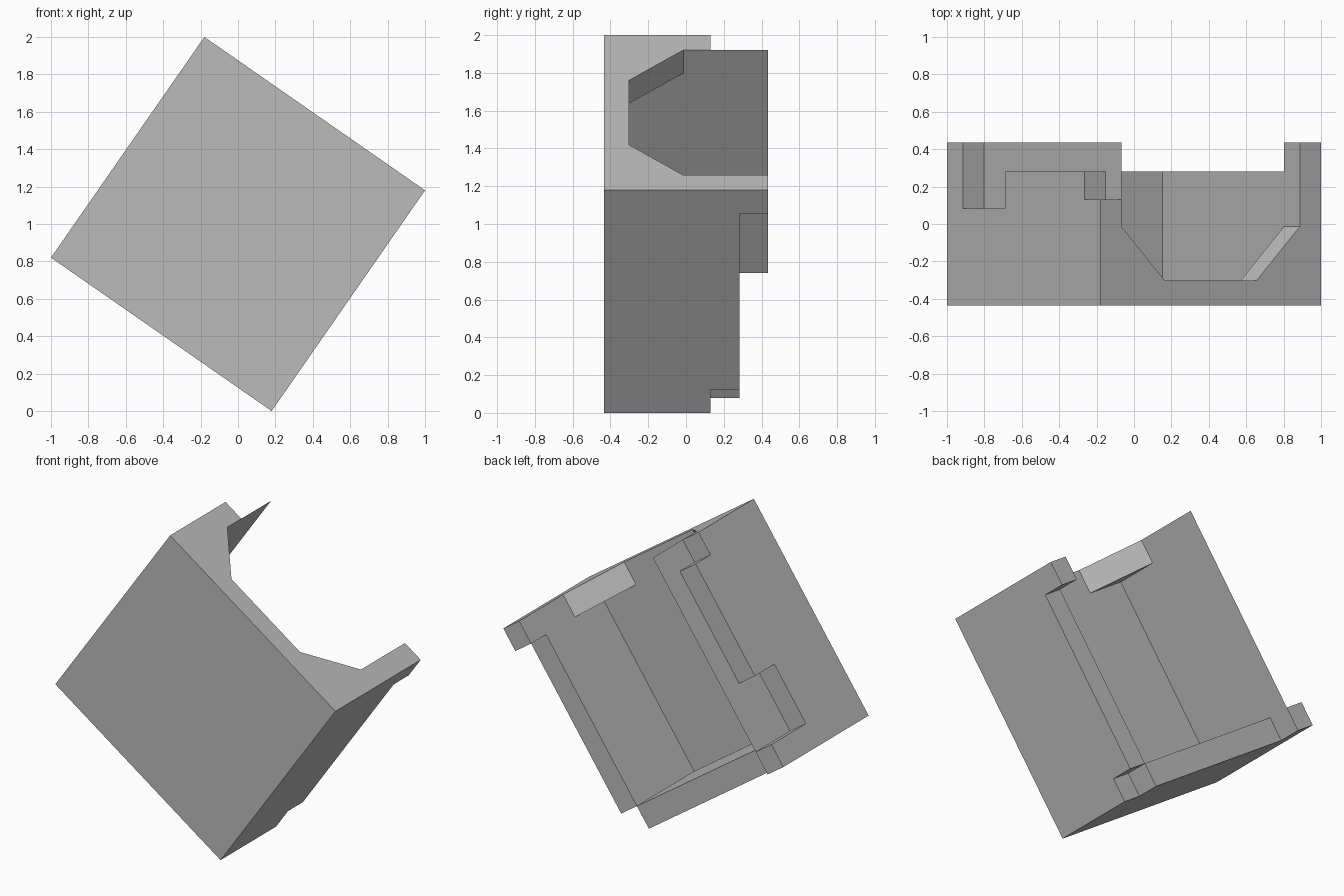
import bpy, bmesh, math
from mathutils import Matrix, Vector

cube = bpy.data.objects.get("Cube")
if cube:
    bpy.data.objects.remove(cube, do_unlink=True)

# Main measures: the housing is square, built upright and then tilted
TILT = math.radians(34.8)
HALF = 1 / (math.cos(TILT) + math.sin(TILT))
IN_X, IN_Z = HALF - 0.137, HALF - 0.15      # inner faces of the walls
FRONT, BACK = -0.435, 0.435
FLOOR, RIM, LOW = -0.303, 0.282, 0.13       # depths of pocket, rim, cut corners

grey = bpy.data.materials.new("plain grey")
grey.use_nodes = True
grey.diffuse_color = (0.5, 0.5, 0.5, 1)
grey.node_tree.nodes["Principled BSDF"].inputs["Base Color"].default_value = (0.5, 0.5, 0.5, 1)


def prism(name, axis, points, start, end):
    """Extrude a profile of (along, depth) points along the x or z axis."""
    bm = bmesh.new()
    place = (lambda p, t: Vector((t, p[1], p[0]))) if axis == "x" else (lambda p, t: Vector((p[0], p[1], t)))
    face = bm.faces.new([bm.verts.new(place(p, start)) for p in points])
    made = bmesh.ops.extrude_face_region(bm, geom=[face])["geom"]
    shift = place((0, 0), end - start)
    bmesh.ops.translate(bm, vec=shift, verts=[g for g in made if isinstance(g, bmesh.types.BMVert)])
    bmesh.ops.recalc_face_normals(bm, faces=bm.faces)
    mesh = bpy.data.meshes.new(name)
    bm.to_mesh(mesh)
    bm.free()
    obj = bpy.data.objects.new(name, mesh)
    bpy.context.collection.objects.link(obj)
    return obj


def rect(a, b, low, high):
    return [(a, low), (b, low), (b, high), (a, high)]


housing = prism("tilted_housing", "z", rect(-HALF, HALF, FRONT, BACK), -HALF, HALF)
housing.data.materials.append(grey)

cutters = [
    # Square pocket open to the back
    prism("pocket_cutter", "z", rect(-IN_X, IN_X, FLOOR, 1), -IN_Z, IN_Z),
    # Tapered opening in the upper wall
    prism("opening_cutter", "z", [(-0.298, FLOOR), (0.298, FLOOR), (IN_X, -0.013),
                                  (IN_X, 1), (-IN_X, 1), (-IN_X, -0.013)], 0.4, 1),
    # Lower wall trimmed to the rim
    prism("lower_wall_cutter", "z", rect(-IN_X, IN_X, RIM, 1), -1, -0.4),
    # Wall with a cut upper corner, a slot and a raised lower post
    prism("slotted_wall_cutter", "x", [(1, 1), (1, LOW), (IN_Z, LOW), (IN_Z, RIM), (-0.175, RIM),
                                       (-0.175, 0.083), (-IN_Z, 0.083), (-IN_Z, 1)], -1, -IN_X),
    # Wall with a cut lower corner and a raised upper post
    prism("plain_wall_cutter", "x", [(-1, 1), (-1, LOW), (-IN_Z, LOW), (-IN_Z, RIM),
                                     (IN_Z, RIM), (IN_Z, 1)], IN_X, 1),
]
for cutter in cutters:
    cutter.hide_render = True
    mod = housing.modifiers.new(cutter.name, "BOOLEAN")
    mod.operation = "DIFFERENCE"
    mod.solver = "EXACT"
    mod.object = cutter

# Apply the cuts, tilt the housing and stand it on the ground
bpy.context.view_layer.update()
result = bpy.data.meshes.new_from_object(housing.evaluated_get(bpy.context.evaluated_depsgraph_get()))
housing.modifiers.clear()
housing.data = result
result.name = "tilted_housing"
result.transform(Matrix.Translation((0, 0, 1)) @ Matrix.Rotation(TILT, 4, "Y"))
for cutter in cutters:
    bpy.data.objects.remove(cutter, do_unlink=True)
